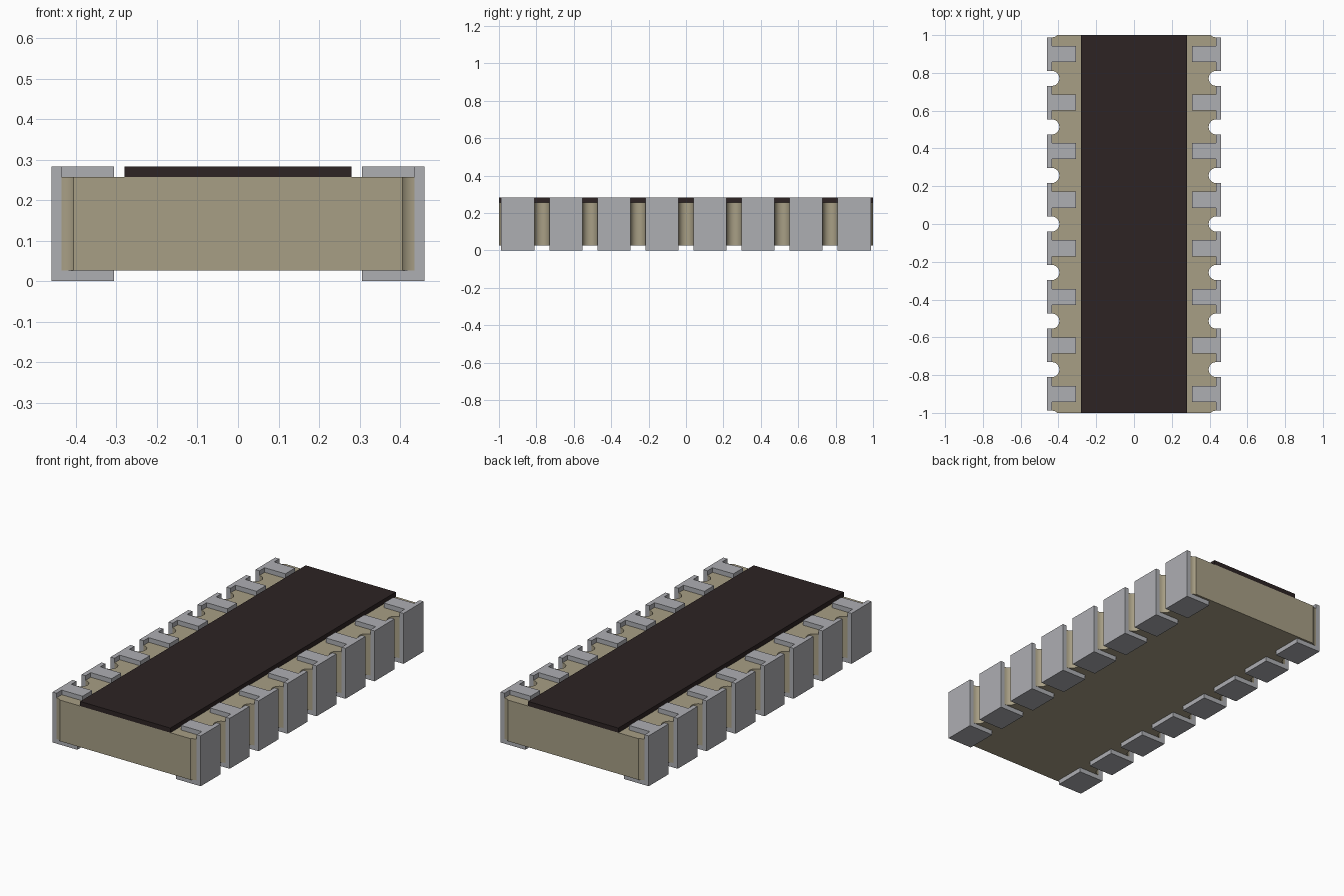
import bpy, bmesh, math

if "Cube" in bpy.data.objects:
    bpy.data.objects.remove(bpy.data.objects["Cube"])

PITCH, R = 0.257, 0.04            # terminal spacing, castellation radius
HX, HY = 0.435, 1.0               # body half sizes
Z0, Z1, ZT = 0.026, 0.257, 0.283  # body bottom, body top, overall top


def material(name, rgb):
    m = bpy.data.materials.new(name)
    m.diffuse_color = (*rgb, 1)
    m.use_nodes = True
    m.node_tree.nodes["Principled BSDF"].inputs["Base Color"].default_value = m.diffuse_color
    return m


TAN = material("tan ceramic", (0.39, 0.345, 0.235))
GREY = material("grey metal", (0.42, 0.425, 0.45))
DARK = material("dark coating", (0.026, 0.017, 0.017))


def finish(bm, name, mat):
    bmesh.ops.recalc_face_normals(bm, faces=bm.faces)
    me = bpy.data.meshes.new(name)
    bm.to_mesh(me)
    bm.free()
    me.materials.append(mat)
    ob = bpy.data.objects.new(name, me)
    bpy.context.collection.objects.link(ob)
    return ob


def prism(bm, points, offset):
    """Extrude a closed outline of 3D points along an offset."""
    face = bm.faces.new([bm.verts.new(p) for p in points])
    ext = bmesh.ops.extrude_face_region(bm, geom=[face], use_keep_orig=True)
    verts = [g for g in ext["geom"] if isinstance(g, bmesh.types.BMVert)]
    bmesh.ops.translate(bm, verts=verts, vec=offset)


def box(bm, x0, x1, y0, y1, z0, z1):
    prism(bm, [(x0, y0, z0), (x1, y0, z0), (x1, y1, z0), (x0, y1, z0)], (0, 0, z1 - z0))


# Ceramic body: outline with half-round notches between terminals and at the corners
right = []
for k in range(-4, 5):
    yc = k * PITCH
    clip = math.asin((4 * PITCH - HY) / R)
    a = clip if k == -4 else -math.pi / 2
    b = -clip if k == 4 else math.pi / 2
    for i in range(13):
        t = a + (b - a) * i / 12
        right.append((HX - R * math.cos(t), yc + R * math.sin(t), Z0))
bm = bmesh.new()
prism(bm, right + [(-x, y, z) for x, y, z in reversed(right)], (0, 0, Z1 - Z0))
body = finish(bm, "ceramic_body", TAN)
bpy.context.view_layer.objects.active = body
body.select_set(True)
bpy.ops.object.shade_smooth_by_angle(angle=math.radians(30))

# Dark coating on top
bm = bmesh.new()
box(bm, -0.28, 0.28, -HY, HY, Z1, ZT)
finish(bm, "top_coating", DARK)

# Terminals: wide side plate with bottom pad, narrower arm on top
W, ARM, XO, XI = 0.0885, 0.0425, 0.46, 0.306
for side, s in (("left", -1), ("right", 1)):
    for i in range(8):
        y = (i - 3.5) * PITCH
        bm = bmesh.new()
        section = [(XI, 0), (XO, 0), (XO, ZT), (HX, ZT), (HX, Z0), (XI, Z0)]
        prism(bm, [(s * x, y - W, z) for x, z in section], (0, 2 * W, 0))
        box(bm, s * XI, s * HX, y - ARM, y + ARM, Z1, ZT)
        finish(bm, f"{side}_terminal_{i + 1}", GREY)
